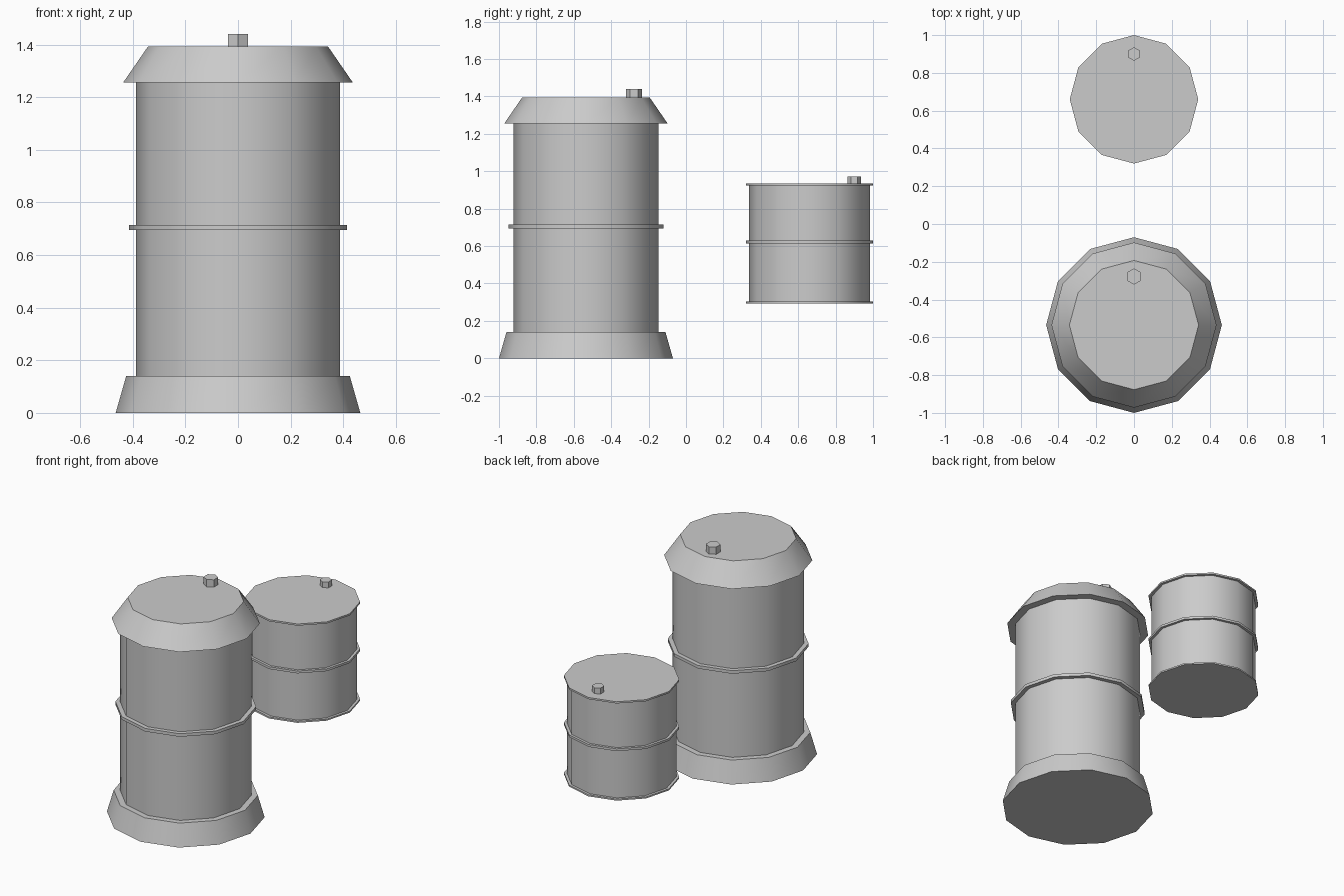
import bpy, bmesh, math

if "Cube" in bpy.data.objects:
    bpy.data.objects.remove(bpy.data.objects["Cube"])


def lathe(name, profile, y, sides=12, smooth=True):
    """Revolve (radius, z) points about a vertical axis at (0, y), radius 0 closes to a fan."""
    bm = bmesh.new()
    rings = []
    for r, z in profile:
        if r == 0:
            rings.append([bm.verts.new((0, 0, z))] * sides)
        else:
            rings.append([bm.verts.new((r * math.cos(a), r * math.sin(a), z))
                          for a in (math.pi / 2 + i * math.tau / sides for i in range(sides))])
    for low, high in zip(rings, rings[1:]):
        for i in range(sides):
            j = (i + 1) % sides
            corners = dict.fromkeys((low[i], low[j], high[j], high[i]))
            bm.faces.new(list(corners))
    bmesh.ops.recalc_face_normals(bm, faces=bm.faces)
    mesh = bpy.data.meshes.new(name)
    bm.to_mesh(mesh)
    bm.free()
    obj = bpy.data.objects.new(name, mesh)
    obj.location.y = y
    bpy.context.collection.objects.link(obj)
    if smooth:
        bpy.ops.object.select_all(action='DESELECT')
        obj.select_set(True)
        bpy.context.view_layer.objects.active = obj
        bpy.ops.object.shade_smooth_by_angle(angle=math.radians(35))
    return obj


def band(r_body, r_band, z0, z1):
    """Profile points of a raised hoop on a wall."""
    return [(r_body, z0), (r_band, z0), (r_band, z1), (r_body, z1)]


def bung(name, r, z0, z1, y):
    lathe(name, [(0, z0), (r, z0), (r, z1), (0, z1)], y, sides=6, smooth=False)


# Large barrel: flared foot, wall with hoop, overhanging tapered lid
lathe("large_barrel",
      [(0, 0), (0.465, 0), (0.425, 0.14), (0.387, 0.14)]
      + band(0.387, 0.415, 0.695, 0.715)
      + [(0.387, 1.255), (0.437, 1.255), (0.342, 1.393), (0, 1.393)], -0.535)
bung("large_barrel_bung", 0.043, 1.393, 1.44, -0.278)

# Small drum: straight wall with thin rims at the ends and a middle hoop
lathe("small_drum",
      [(0, 0.294), (0.34, 0.294), (0.34, 0.304), (0.323, 0.304)]
      + band(0.323, 0.34, 0.615, 0.63)
      + [(0.323, 0.924), (0.34, 0.924), (0.34, 0.935), (0, 0.935)], 0.66)
bung("small_drum_bung", 0.036, 0.935, 0.973, 0.9)
